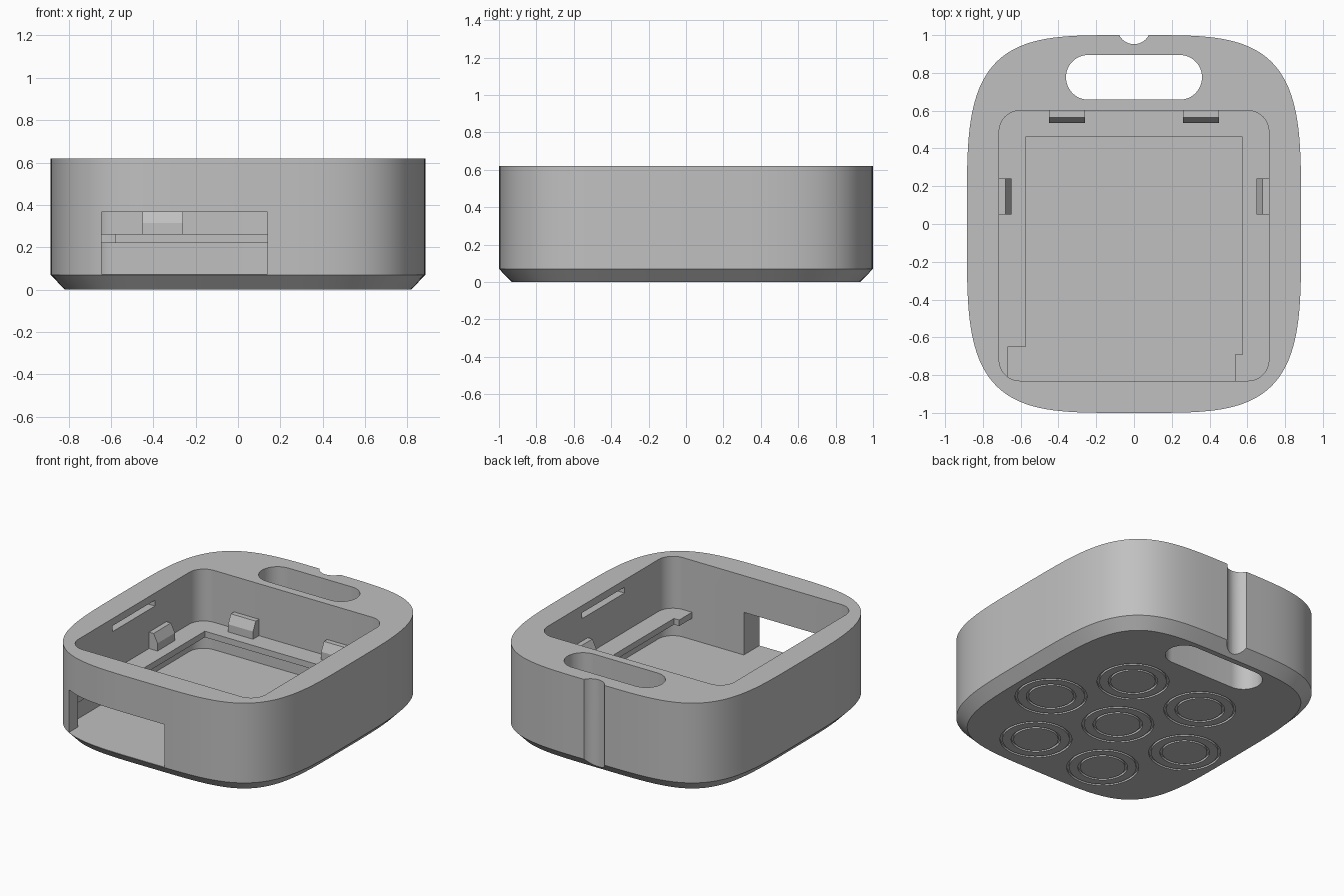
import bpy, bmesh, math
from mathutils import Vector

if "Cube" in bpy.data.objects:
    bpy.data.objects.remove(bpy.data.objects["Cube"])

HEIGHT, FLOOR, CHAMFER = 0.62, 0.073, 0.07
A, B = 0.885, 1.0

grey = bpy.data.materials.new("plain_grey")
grey.diffuse_color = (0.53, 0.53, 0.53, 1)
grey.use_nodes = True
grey.node_tree.nodes["Principled BSDF"].inputs["Base Color"].default_value = grey.diffuse_color


def loft(name, rings):
    """Closed solid through rings of equal point count, bottom to top."""
    bm = bmesh.new()
    loops = [[bm.verts.new(p) for p in r] for r in rings]
    n = len(loops[0])
    for lo, hi in zip(loops, loops[1:]):
        for i in range(n):
            j = (i + 1) % n
            bm.faces.new((lo[i], lo[j], hi[j], hi[i]))
    bm.faces.new(loops[0][::-1])
    bm.faces.new(loops[-1])
    bmesh.ops.recalc_face_normals(bm, faces=bm.faces)
    mesh = bpy.data.meshes.new(name)
    bm.to_mesh(mesh)
    bm.free()
    ob = bpy.data.objects.new(name, mesh)
    ob.data.materials.append(grey)
    bpy.context.collection.objects.link(ob)
    return ob


def prism(name, pts, z0, z1):
    return loft(name, [[(x, y, z) for x, y in pts] for z in (z0, z1)])


def box(name, x0, x1, y0, y1, z0, z1):
    return prism(name, [(x0, y0), (x1, y0), (x1, y1), (x0, y1)], z0, z1)


def rounded_rect(x0, x1, y0, y1, r, steps=12):
    pts = []
    for k, (cx, cy) in enumerate(((x1 - r, y1 - r), (x0 + r, y1 - r),
                                  (x0 + r, y0 + r), (x1 - r, y0 + r))):
        for i in range(steps + 1):
            t = math.pi / 2 * (k + i / steps)
            pts.append((cx + r * math.cos(t), cy + r * math.sin(t)))
    return pts


def circle(cx, cy, r, n=48):
    return [(cx + r * math.cos(2 * math.pi * i / n),
             cy + r * math.sin(2 * math.pi * i / n)) for i in range(n)]


def outline(inset, z, n=160):
    """Squircle outline, pulled in along its normals."""
    ring = []
    for i in range(n):
        t = 2 * math.pi * i / n
        c, s = math.cos(t), math.sin(t)
        x = math.copysign(abs(c) ** 0.5, c) * A
        y = math.copysign(abs(s) ** 0.5, s) * B
        nrm = Vector((x ** 3 / A ** 4, y ** 3 / B ** 4)).normalized()
        ring.append((x - inset * nrm.x, y - inset * nrm.y, z))
    return ring


def apply_boolean(target, tool, operation="DIFFERENCE"):
    mod = target.modifiers.new("cut", "BOOLEAN")
    mod.operation, mod.solver, mod.object = operation, "EXACT", tool
    bpy.context.view_layer.objects.active = target
    bpy.ops.object.modifier_apply(modifier=mod.name)
    bpy.data.objects.remove(tool)


# Outer shell with chamfered base
shell = loft("case_shell", [outline(0.068, 0), outline(0, CHAMFER), outline(0, HEIGHT)])

# Main cavity, strap slot, back groove and front port
apply_boolean(shell, prism("cavity", rounded_rect(-0.714, 0.714, -0.83, 0.6, 0.11), FLOOR, 1))
apply_boolean(shell, prism("strap_slot", rounded_rect(-0.36, 0.36, 0.658, 0.895, 0.118), -1, 1))
apply_boolean(shell, prism("back_groove", circle(0, 1.04, 0.088), -1, 1))
apply_boolean(shell, box("front_port", -0.645, 0.14, -1.2, -0.75, FLOOR, 0.367))

# Lid slots in both side walls
for s in (-1, 1):
    x0, x1 = sorted((s * 0.65, s * 0.765))
    apply_boolean(shell, box("lid_slot", x0, x1, -0.35, 0.115, 0.53, 0.57))

# Seven pairs of ring grooves under the base
centres = [(0, -0.157)] + [(0.545 * math.cos(k * math.pi / 3),
                            -0.157 + 0.545 * math.sin(k * math.pi / 3)) for k in range(6)]
for cx, cy in centres:
    for outer, inner in ((0.225, 0.21), (0.155, 0.14)):
        ring = prism("ring_groove", circle(cx, cy, outer), -0.05, 0.015)
        apply_boolean(ring, prism("ring_core", circle(cx, cy, inner), -0.1, 0.1))
        apply_boolean(shell, ring)

bpy.ops.object.select_all(action="DESELECT")
shell.select_set(True)
bpy.context.view_layer.objects.active = shell
bpy.ops.object.shade_smooth_by_angle(angle=math.radians(25))

# Thin U-shaped support shelf around the cavity
prism("support_shelf", [
    (-0.715, -0.83), (-0.67, -0.83), (-0.67, -0.65), (-0.575, -0.65), (-0.575, 0.46),
    (0.575, 0.46), (0.575, -0.69), (0.535, -0.69), (0.535, -0.83), (0.715, -0.83),
    (0.715, 0.61), (-0.715, 0.61)], 0.22, 0.262)


# Snap clips: wedge profile (distance from wall, height) swept along the wall
CLIP = [(-0.01, 0.262), (0.065, 0.262), (0.065, 0.315), (0.035, 0.375), (-0.01, 0.375)]


def clip(name, x0, x1, side):
    def place(u, d, z):
        return (u, 0.6 - d, z) if side == 0 else (side * (0.714 - d), u, z)
    loft(name, [[place(u, d, z) for d, z in CLIP] for u in (x0, x1)])


for s, word in ((-1, "left"), (1, "right")):
    a, b = sorted((s * 0.26, s * 0.45))
    clip("back_clip_" + word, a, b, 0)
    clip("side_clip_" + word, 0.05, 0.24, s)
